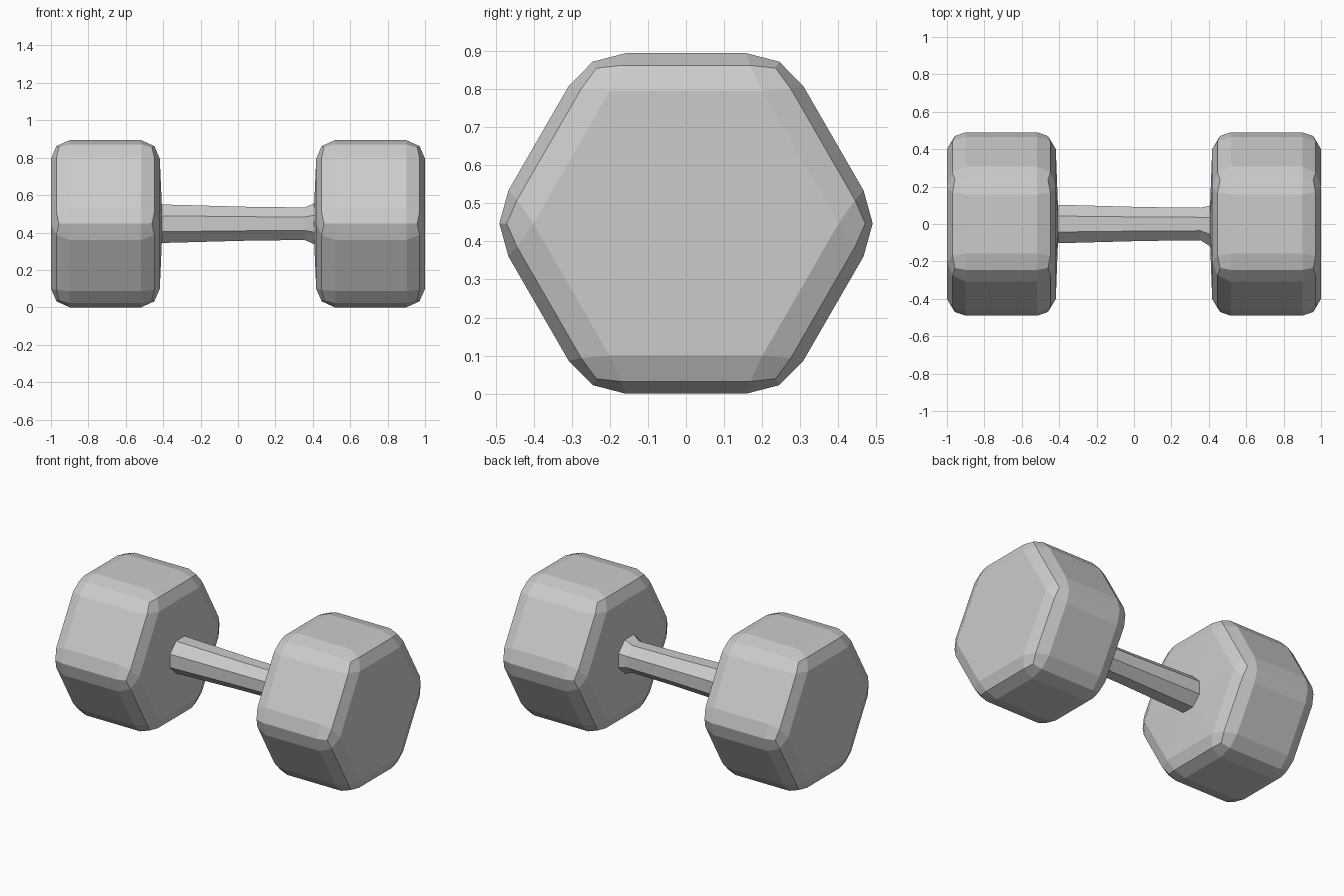
import bpy
import bmesh
from math import sin, cos, pi, sqrt

cube = bpy.data.objects.get("Cube")
if cube:
    bpy.data.objects.remove(cube, do_unlink=True)

APOTHEM = 0.447  # half the height across the flats

metal = bpy.data.materials.new("grey_metal")
metal.use_nodes = True
GREY = (0.6, 0.6, 0.6, 1)
metal.diffuse_color = GREY
metal.node_tree.nodes["Principled BSDF"].inputs["Base Color"].default_value = GREY


def ring(bm, x, radius, sides, cy=0.0, turn=0.0):
    """Polygon of vertices around the x axis."""
    return [bm.verts.new((x, cy + radius * cos(turn + 2 * pi * i / sides),
                          APOTHEM + radius * sin(turn + 2 * pi * i / sides)))
            for i in range(sides)]


def loft(bm, rings):
    """Skin consecutive rings and cap both ends."""
    for a, b in zip(rings, rings[1:]):
        for i in range(len(a)):
            j = (i + 1) % len(a)
            bm.faces.new((a[i], a[j], b[j], b[i]))
    bm.faces.new(rings[0])
    bm.faces.new(rings[-1])
    bmesh.ops.recalc_face_normals(bm, faces=bm.faces[:])


def finish(bm, name):
    mesh = bpy.data.meshes.new(name)
    bm.to_mesh(mesh)
    bm.free()
    mesh.materials.append(metal)
    obj = bpy.data.objects.new(name, mesh)
    bpy.context.collection.objects.link(obj)
    return obj


# Hexagonal weights with rounded-off edges and a slightly domed inner face
def weight(name, side):
    bm = bmesh.new()
    radius = APOTHEM * 2 / sqrt(3)
    loft(bm, [ring(bm, side * x, radius, 6) for x in (0.418, 1.0)])
    bmesh.ops.bevel(bm, geom=bm.edges[:], offset=0.1, offset_type='OFFSET',
                    segments=2, profile=0.5, affect='EDGES')
    bm.normal_update()
    inner = max(bm.faces, key=lambda f: -side * f.normal.x * f.calc_area())
    hub = bmesh.ops.poke(bm, faces=[inner])["verts"][0]
    hub.co.x -= side * 0.015
    finish(bm, name)


weight("left_weight", 1)
weight("right_weight", -1)

# Faceted handle, tapering towards the left and flaring at its collar
bm = bmesh.new()
profile = [(-0.43, 0.112, 0), (0.05, 0.098, 0), (0.355, 0.094, 0),
           (0.405, 0.117, -0.01), (0.43, 0.117, -0.01)]
loft(bm, [ring(bm, x, r, 8, cy, pi / 8) for x, r, cy in profile])
finish(bm, "handle")
